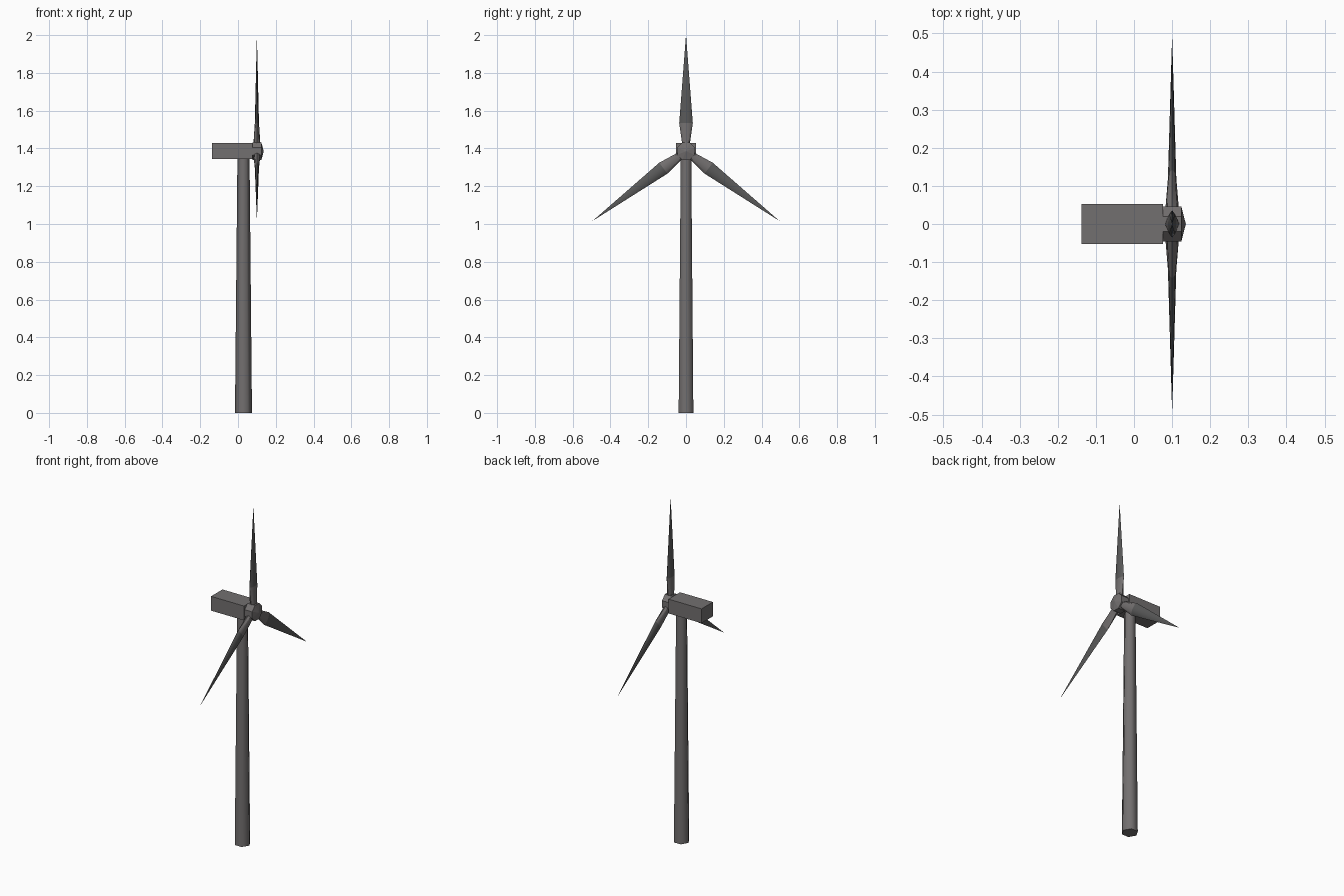
import bpy, bmesh
from math import sin, cos, pi, radians
from mathutils import Matrix, Vector

if "Cube" in bpy.data.objects:
    bpy.data.objects.remove(bpy.data.objects["Cube"])

paint = bpy.data.materials.new("dark_grey")
paint.diffuse_color = (0.17, 0.16, 0.16, 1)
paint.use_nodes = True
paint.node_tree.nodes["Principled BSDF"].inputs["Base Color"].default_value = paint.diffuse_color
blade_paint = bpy.data.materials.new("blade_grey")
blade_paint.diffuse_color = (0.10, 0.10, 0.10, 1)
blade_paint.use_nodes = True
blade_paint.node_tree.nodes["Principled BSDF"].inputs["Base Color"].default_value = blade_paint.diffuse_color


def loft(name, rings, sides, matrix, phase=0.0, smooth=0):
    """Skin elliptical rings (height, half_width_x, half_width_y) along local z; zero radius = point."""
    bm = bmesh.new()
    loops = []
    for h, rx, ry in rings:
        if rx == 0:
            loops.append([bm.verts.new((0, 0, h))])
        else:
            loops.append([bm.verts.new((rx * cos(phase + 2 * pi * i / sides),
                                        ry * sin(phase + 2 * pi * i / sides), h))
                          for i in range(sides)])
    for a, b in zip(loops, loops[1:]):
        for i in range(sides):
            j = (i + 1) % sides
            if len(b) == 1:
                bm.faces.new((a[i], a[j], b[0]))
            else:
                bm.faces.new((a[i], a[j], b[j], b[i]))
    for end in (loops[0], loops[-1]):
        if len(end) > 1:
            bm.faces.new(end)
    bmesh.ops.recalc_face_normals(bm, faces=bm.faces)
    mesh = bpy.data.meshes.new(name)
    bm.to_mesh(mesh)
    bm.free()
    mesh.materials.append(paint)
    obj = bpy.data.objects.new(name, mesh)
    bpy.context.collection.objects.link(obj)
    obj.matrix_world = matrix
    if smooth:
        bpy.ops.object.select_all(action='DESELECT')
        obj.select_set(True)
        bpy.context.view_layer.objects.active = obj
        bpy.ops.object.shade_smooth_by_angle(angle=radians(smooth))
    return obj


HUB = Vector((0.10, 0, 1.385))

# tapered six-sided tower
loft("tower", [(0, 0.045, 0.045), (1.36, 0.032, 0.032)], 6,
     Matrix.Translation((0.029, 0, 0)), smooth=65)

# box nacelle
bpy.ops.mesh.primitive_cube_add(size=1, location=(-0.031, 0, 1.386))
nacelle = bpy.context.object
nacelle.name = "nacelle"
nacelle.scale = (0.214, 0.106, 0.084)
nacelle.data.materials.append(paint)

# hub drum with shallow pointed nose, axis along +x
loft("hub", [(-0.024, 0.050, 0.050), (0.024, 0.050, 0.050), (0.036, 0, 0)], 8,
     Matrix.Translation(HUB) @ Matrix.Rotation(pi / 2, 4, 'Y'), phase=pi / 8)

# three blades: round root flattening to a wide diamond, then a sharp tip
blade_rings = [(0.03, 0.019, 0.019), (0.15, 0.011, 0.036), (0.618, 0, 0)]
for name, angle in (("blade_top", 0), ("blade_left", 126.7), ("blade_right", -126.7)):
    blade = loft(name, blade_rings, 8,
                 Matrix.Translation(HUB) @ Matrix.Rotation(radians(angle), 4, 'X'), smooth=40)
    # painted outer part, paler root
    blade.data.materials.append(blade_paint)
    for face in blade.data.polygons:
        if len(face.vertices) == 3:
            face.material_index = 1
